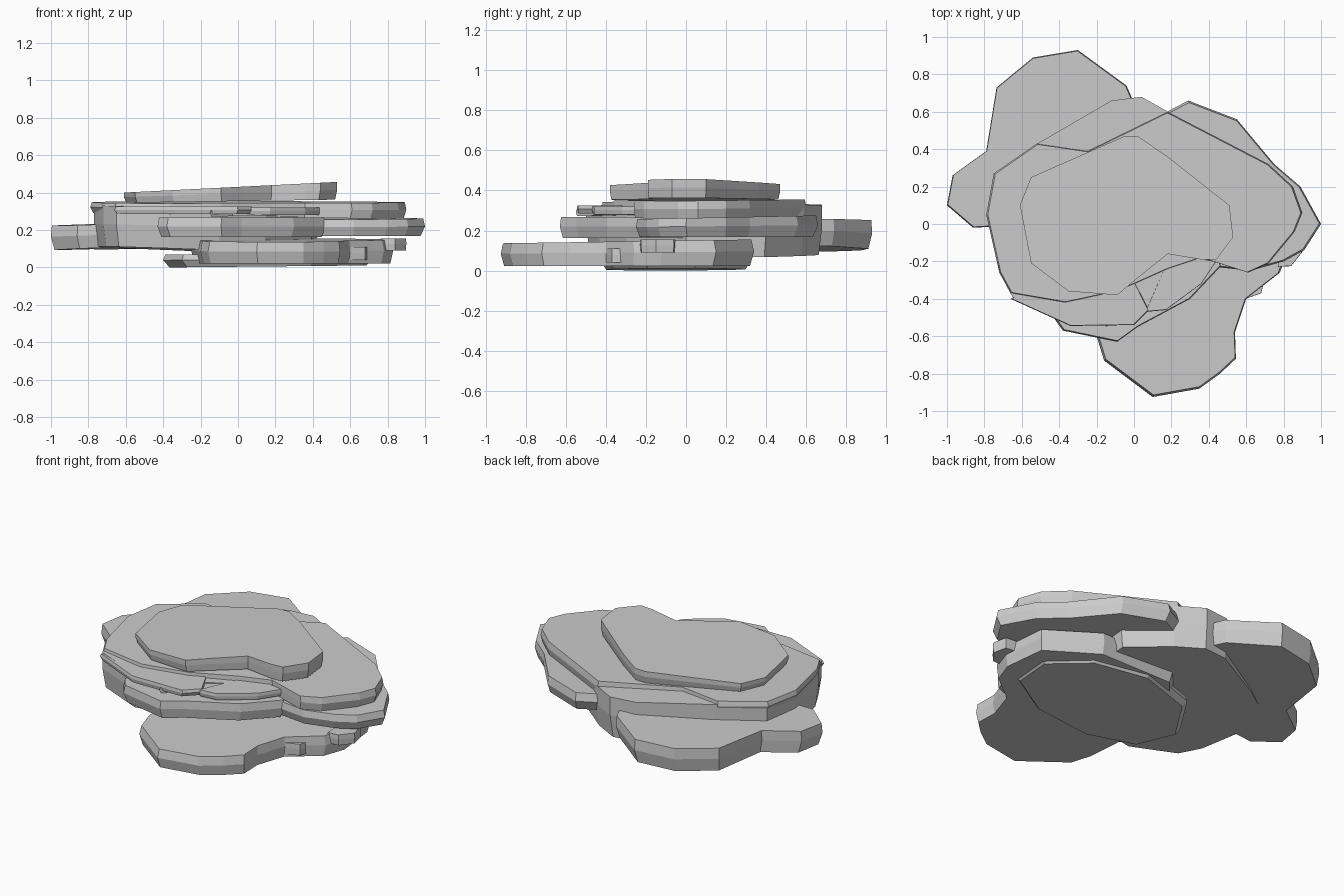
import bpy, bmesh
from mathutils import Vector


def slab(name, outline, bottom, top, in_bot=0.96, in_top=0.98):
    """Flat stone: outline in plan, bottom/top planes as (z, slope x, slope y).
    The widest ring sits between the two faces, giving chipped edges."""
    n = len(outline)
    c = sum((Vector(p) for p in outline), Vector((0, 0))) / n
    bm = bmesh.new()
    rings = []
    for t, s in ((0, in_bot), (0.55, 1.0), (1, in_top)):
        ring = []
        for p in outline:
            q = c + (Vector(p) - c) * s
            zb = bottom[0] + bottom[1] * q.x + bottom[2] * q.y
            zt = top[0] + top[1] * q.x + top[2] * q.y
            ring.append(bm.verts.new((q.x, q.y, zb + (zt - zb) * t)))
        rings.append(ring)
    for a, b in zip(rings, rings[1:]):
        for i in range(n):
            j = (i + 1) % n
            bm.faces.new((a[i], a[j], b[j], b[i]))
    bm.faces.new(rings[-1])
    bm.faces.new(rings[0])
    bmesh.ops.recalc_face_normals(bm, faces=bm.faces)
    me = bpy.data.meshes.new(name)
    bm.to_mesh(me)
    bm.free()
    ob = bpy.data.objects.new(name, me)
    bpy.context.collection.objects.link(ob)
    return ob


# Top slab, rising to the right
slab("top_slab", [(-.61, .10), (-.55, -.21), (-.35, -.36), (-.09, -.38), (.03, -.28),
                  (.18, -.16), (.36, -.19), (.44, -.19), (.53, -.07), (.51, .10),
                  (.18, .36), (.02, .47), (-.05, .47), (-.55, .25)],
     (.355, .015, 0), (.431, .05, 0), .98, 1.0)

# Broad slab beneath it
slab("upper_slab", [(-.79, .05), (-.72, -.26), (-.66, -.37), (-.37, -.42), (-.09, -.36),
                    (.18, -.24), (.36, -.18), (.61, -.26), (.72, -.21), (.86, -.04),
                    (.90, .06), (.85, .20), (.72, .32), (.18, .60), (-.25, .39),
                    (-.52, .43), (-.75, .27)],
     (.275, -.02, 0), (.348, 0, .012), .98, .99)

# Thick core on the left and back
slab("core_slab", [(-.77, .04), (-.72, -.26), (-.65, -.39), (-.37, -.50), (-.10, -.44),
                   (.15, -.30), (.40, 0), (.43, .40), (.20, .59), (.04, .68),
                   (-.12, .66), (-.50, .44), (-.74, .27)],
     (.085, -.035, -.01), (.322, -.015, .01), .97, 1.0)

# Right and back slab
slab("right_slab", [(1.0, 0), (.89, .20), (.75, .32), (.55, .56), (.29, .66), (.10, .56),
                    (-.1, .2), (.0, -.2), (.35, -.22), (.62, -.25), (.80, -.20), (.91, -.14)],
     (.168, 0, 0), (.262, 0, .02), .95, .98)

# Front ledge
slab("front_ledge", [(-.43, -.50), (-.38, -.57), (-.09, -.63), (.02, -.55), (.30, -.40),
                     (.47, -.22), (.40, 0), (0, .1), (-.35, -.1)],
     (.162, 0, 0), (.268, 0, 0), .95, .98)

# Large base slab at the front
slab("front_base_slab", [(-.20, -.60), (-.16, -.73), (.10, -.925), (.35, -.88), (.46, -.80),
                         (.545, -.72), (.54, -.58), (.60, -.40), (.78, -.26), (.83, -.12),
                         (.80, .15), (.50, .34), (.0, .34), (-.25, .05), (-.22, -.35)],
     (.022, 0, 0), (.15, 0, .015), .97, .98)

# Lowest slab
slab("bottom_slab", [(-.40, -.08), (-.30, -.32), (0, -.42), (.40, -.38), (.70, -.20),
                     (.72, .05), (.50, .25), (.15, .32), (-.22, .20)],
     (.004, .01, 0), (.07, 0, 0), .94, .98)

# Back left slab
slab("back_left_slab", [(-1.0, .10), (-.86, -.02), (-.50, .0), (-.05, .30), (.03, .58),
                        (-.04, .74), (-.30, .93), (-.54, .89), (-.735, .73), (-.79, .39),
                        (-.97, .26)],
     (.135, .04, -.015), (.252, .03, .01), .96, .99)

# Thin flakes on the front ledge
slab("flake_left", [(-.66, -.40), (-.34, -.545), (0, -.54), (.08, -.46), (.0, -.30), (-.4, -.25)],
     (.285, 0, 0), (.325, 0, 0))
slab("flake_middle", [(-.15, -.55), (-.03, -.44), (.12, -.46), (.21, -.39), (.21, -.22), (-.1, -.25)],
     (.275, .02, 0), (.31, .03, 0))
slab("flake_right", [(.06, -.47), (.17, -.46), (.36, -.32), (.44, -.2), (.2, -.15)],
     (.28, 0, 0), (.32, 0, 0))

# Small stones beside the base
slab("chip_front", [(.57, -.41), (.68, -.37), (.70, -.29), (.58, -.26)],
     (.04, 0, 0), (.11, 0, 0))
slab("chip_right", [(.77, -.23), (.84, -.225), (.90, -.15), (.88, -.06), (.76, -.05)],
     (.09, 0, 0), (.155, 0, 0))
